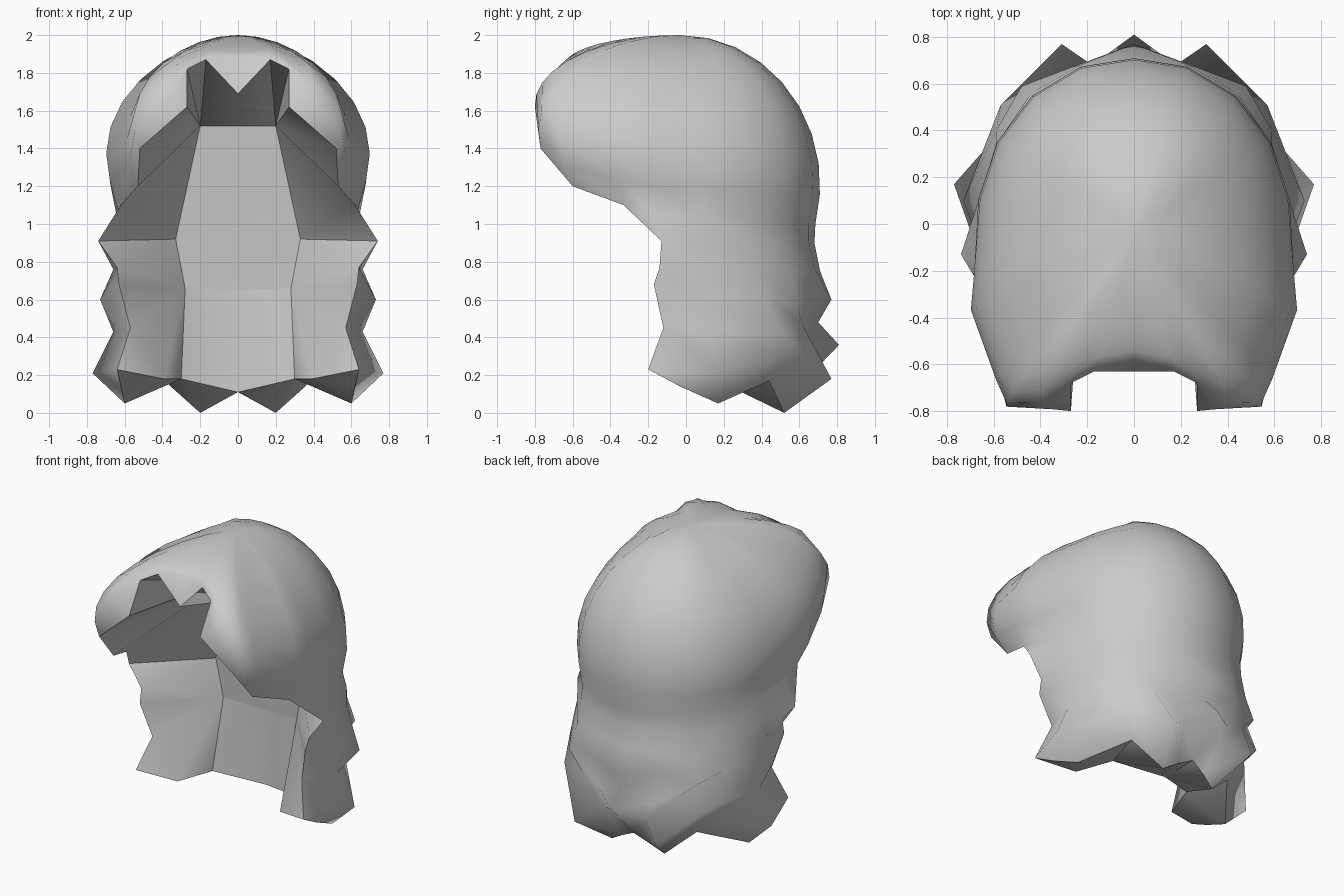
import bpy, math
from mathutils import Vector

if "Cube" in bpy.data.objects:
    bpy.data.objects.remove(bpy.data.objects["Cube"])

# right half of the dome rim: front parting, fringe, ear lock, then the nape ring
RIM = [(0, -.63, 1.69), (.17, -.63, 1.87), (.27, -.68, 1.82), (.27, -.80, 1.62),
       (.52, -.77, 1.40), (.53, -.60, 1.20), (.62, -.33, 1.10), (.63, -.18, 1.06),
       (.64, .10, 1.03), (.56, .34, 1.02), (.42, .53, 1.0), (.22, .65, 1.0), (0, .685, 1.0)]
# how far each dome rib curls under (degrees)
CURL = [75, 80, 80, 92, 100, 114, 115, 111, 105, 105, 105, 105, 105]
# sideways swing of the ribs around the fringe arch
SWING = {2: -.04, 3: .26, 4: .06}

# right half of the layered lower hair, each row running front edge -> back centre
ROWS = [
    [(.74, -.13, .91), (.665, .10, .90), (.59, .34, .93), (.43, .53, .89), (.23, .65, .91), (0, .68, .90)],
    [(.64, -.14, .77), (.66, .08, .76), (.59, .34, .79), (.44, .56, .73), (.23, .68, .77), (0, .71, .75)],
    [(.63, -.17, .68), (.73, .10, .60), (.59, .40, .64), (.48, .59, .57), (.27, .67, .63), (0, .77, .60)],
    [(.57, -.12, .45), (.66, .14, .43), (.57, .51, .42), (.36, .62, .46), (.22, .65, .40), (0, .70, .48)],
    [(.64, -.20, .23), (.77, .17, .21), (.47, .51, .30), (.31, .77, .18), (.15, .66, .28), (0, .81, .36)],
    [(.62, -.03, .14), (.60, .17, .05), (.39, .44, .17), (.20, .52, 0), (.10, .55, .06), (0, .57, .11)],
]
POLE = Vector((0, -.03, 2))
RIBS = 9


def make_half(name, verts, faces, angle):
    """Mesh for the right half, mirrored across x."""
    me = bpy.data.meshes.new(name)
    me.from_pydata([tuple(v) for v in verts], [], faces)
    ob = bpy.data.objects.new(name, me)
    bpy.context.collection.objects.link(ob)
    m = ob.modifiers.new("Mirror", 'MIRROR')
    m.use_clip = True
    m.merge_threshold = .001
    bpy.ops.object.select_all(action='DESELECT')
    bpy.context.view_layer.objects.active = ob
    ob.select_set(True)
    bpy.ops.object.modifier_apply(modifier="Mirror")
    bpy.ops.object.shade_smooth_by_angle(angle=math.radians(angle))
    return ob


def rib_point(i, t):
    """Point on rib i, curving from the crown (t=0) to the rim (t=1)."""
    end, m = RIM[i], math.radians(CURL[i])
    if t == 1:
        return Vector(end)
    if i == 0:                      # parting follows the dome, then dips at the end
        end = (0, -.61, 1.86)
    p = m * t
    f = math.sin(p) / math.sin(m)
    h = (math.cos(p) - math.cos(m)) / (1 - math.cos(m))
    if 5 <= i <= 9:                 # slimmer temples
        f = f ** 1.2
    x = end[0] * f + SWING.get(i, 0) * t * math.sin(math.pi * t)
    return Vector((x, POLE.y + (end[1] - POLE.y) * f, end[2] + (2 - end[2]) * h))


# hair shell: dome ribs joined to the zigzag tiers
verts, faces = [POLE], []
n = len(RIM)
for k in range(1, RIBS + 1):
    verts += [rib_point(i, k / RIBS) for i in range(n)]
faces += [(0, 1 + i, 2 + i) for i in range(n - 1)]
for k in range(RIBS - 1):
    a = 1 + k * n
    faces += [(a + i, a + n + i, a + n + i + 1, a + i + 1) for i in range(n - 1)]
prev = [1 + (RIBS - 1) * n + i for i in range(7, n)]
faces.append((prev[0] - 1, len(verts), prev[0]))
for row in ROWS:
    cur = list(range(len(verts), len(verts) + 6))
    verts += row
    faces += [(prev[i], cur[i], cur[i + 1], prev[i + 1]) for i in range(5)]
    prev = cur
make_half("hair_shell", verts, faces, 120)

# inner lining: fringe ceiling, side panels, inner nape and thick underside
wall = [(0, .18, 1.52), (.20, .18, 1.52), (.33, .23, .92), (.28, .24, .66),
        (0, .23, .92), (0, .25, .65)]
edge = RIM[:7] + [r[0] for r in ROWS] + ROWS[-1][1:]
e = len(edge)
W0, W1, W2, W3, C2, C3, P, Q, C = range(e, e + 9)
verts = edge + wall + [(.39, -.10, .18), (.30, .15, .18), (0, .30, .11)]
faces = [(0, 1, W1, W0)]
faces += [(i, i + 1, W1) for i in range(1, 6)]
faces += [(6, 7, W2, W1), (7, 8, W2), (8, 9, W3, W2)]
faces += [(9, 10, W3), (10, 11, P), (10, P, W3), (P, Q, W3), (Q, C, C3, W3)]
faces += [(11, 12, P), (12, 13, P), (13, 14, Q, P), (14, 15, Q), (15, 16, C, Q), (16, 17, C)]
make_half("inner_lining", verts, faces, 50)

# flat back wall inside the opening
make_half("back_wall", wall, [(0, 1, 2, 4), (4, 2, 3, 5)], 30)
